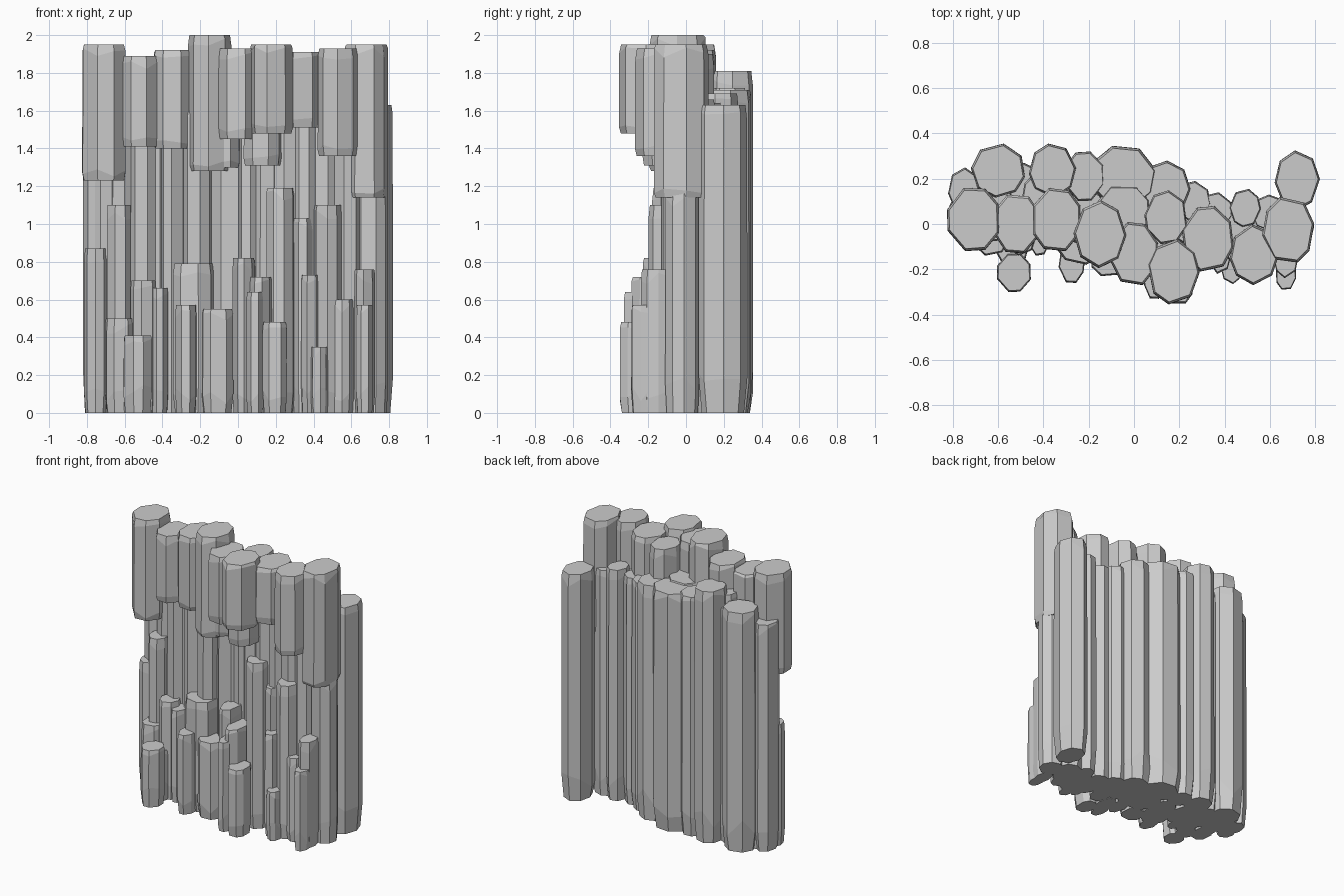
import bpy, bmesh, math, random

random.seed(7)


def add_column(bm, x, y, rx, ry, z0, z1, foot, foot_h, lip, sides=8):
    """Irregular faceted prism with a tapered foot and a bevelled, uneven crown."""
    off = random.uniform(0, math.tau)
    pts = []
    for i in range(sides):
        a = off + (i + random.uniform(-.16, .16)) * math.tau / sides
        pts.append((math.cos(a), math.sin(a)))
    # fit the outline exactly into the requested footprint
    lo = [min(p[k] for p in pts) for k in (0, 1)]
    hi = [max(p[k] for p in pts) for k in (0, 1)]
    pts = [tuple(2 * (p[k] - lo[k]) / (hi[k] - lo[k]) - 1 for k in (0, 1)) for p in pts]
    rings = []
    for z, s, wob in ((z0, foot, 0), (z0 + foot_h, 1, foot_h * .5),
                      (z1 - lip, .99, lip * .8), (z1, .92, 0)):
        rings.append([bm.verts.new((x + px * rx * s, y + py * ry * s,
                                    z + random.uniform(-wob, wob))) for px, py in pts])
    for a, b in zip(rings, rings[1:]):
        for i in range(sides):
            j = (i + 1) % sides
            bm.faces.new((a[i], a[j], b[j], b[i]))
    bm.faces.new(rings[0][::-1])
    bm.faces.new(rings[-1])


def build(name, columns, foot, foot_h, lip, sides=8):
    bm = bmesh.new()
    for c in columns:
        add_column(bm, *c, foot, foot_h, lip, sides)
    bmesh.ops.recalc_face_normals(bm, faces=bm.faces)
    me = bpy.data.meshes.new(name)
    bm.to_mesh(me)
    bm.free()
    ob = bpy.data.objects.new(name, me)
    bpy.context.collection.objects.link(ob)


# Overhanging upper columns: x, y, rx, ry, bottom, top
build("hanging_columns", [
    (-.71, .02, .115, .14, 1.23, 1.95),
    (-.52, 0, .105, .13, 1.41, 1.89),
    (-.34, .02, .105, .14, 1.40, 1.92),
    (-.15, -.045, .117, .15, 1.28, 2.0),
    (0, -.13, .105, .14, 1.45, 1.93),
    (.175, -.21, .115, .145, 1.48, 1.95),
    (.325, -.065, .115, .145, 1.51, 1.91),
    (.53, -.135, .108, .135, 1.36, 1.93),
    (.68, -.025, .115, .145, 1.14, 1.95),
    (.13, -.12, .10, .11, 1.31, 1.55),
    (-.07, -.06, .08, .10, 1.30, 1.55),
], .93, .04, .04)

# Rear columns standing on the ground
build("back_columns", [(x, y, rx, ry, 0, z) for x, y, rx, ry, z in (
    (.72, .195, .10, .13, 1.63),
    (-.60, .235, .12, .12, 1.72),
    (-.75, .15, .07, .10, 1.63),
    (-.36, .235, .105, .12, 1.81),
    (-.48, .17, .08, .10, 1.68),
    (-.22, .21, .09, .11, 1.72),
    (-.05, .21, .15, .135, 1.71),
    (.14, .16, .11, .12, 1.69),
    (.14, .03, .095, .12, 1.90),
    (.26, .10, .08, .09, 1.64),
    (.36, .06, .075, .08, 1.63),
    (.49, .07, .07, .085, 1.66),
    (.60, .05, .09, .08, 1.62))], .86, .16, .05)

# Recessed middle wall below the overhang
build("middle_columns", [(x, y, rx, ry, 0, z) for x, y, rx, ry, z in (
    (-.71, .13, .09, .10, 1.30),
    (-.60, .11, .09, .12, 1.60),
    (-.49, .07, .085, .12, 1.60),
    (-.42, .10, .08, .12, 1.75),
    (-.35, .06, .08, .13, 1.50),
    (-.21, .03, .09, .14, 1.60),
    (-.05, .04, .12, .13, 1.72),
    (.06, .03, .08, .12, 1.68),
    (.25, .01, .10, .11, 1.62),
    (.36, -.02, .075, .10, 1.57),
    (.46, -.01, .08, .10, 1.60),
    (.58, -.02, .085, .11, 1.60),
    (.705, -.02, .09, .09, 1.18))], .92, .14, .05)

# Broken stumps stepping down at the front
build("front_stumps", [(x, y, rx, ry, 0, z) for x, y, rx, ry, z in (
    (-.75, .07, .065, .08, .87),
    (-.63, .01, .065, .09, 1.10),
    (-.63, -.05, .075, .09, .50),
    (-.53, -.215, .075, .085, .41),
    (-.50, -.05, .07, .09, .70),
    (-.54, -.10, .08, .08, .36),
    (-.42, -.05, .05, .09, .66),
    (-.235, -.07, .11, .11, .79),
    (-.275, -.17, .058, .09, .57),
    (-.11, -.14, .085, .09, .55),
    (.03, -.12, .06, .11, .82),
    (.12, -.17, .06, .12, .72),
    (.09, -.24, .045, .09, .64),
    (.195, -.26, .065, .09, .48),
    (.225, -.08, .075, .10, 1.19),
    (.345, -.06, .055, .09, 1.03),
    (.475, -.09, .075, .11, 1.10))], .88, .1, .045)
build("right_front_stumps", [(x, y, rx, ry, 0, z) for x, y, rx, ry, z in (
    (.38, -.12, .05, .10, .73),
    (.43, -.19, .048, .075, .35),
    (.55, -.11, .065, .09, .60),
    (.67, -.15, .055, .09, .76),
    (.67, -.22, .045, .07, .57))], .88, .1, .045)
